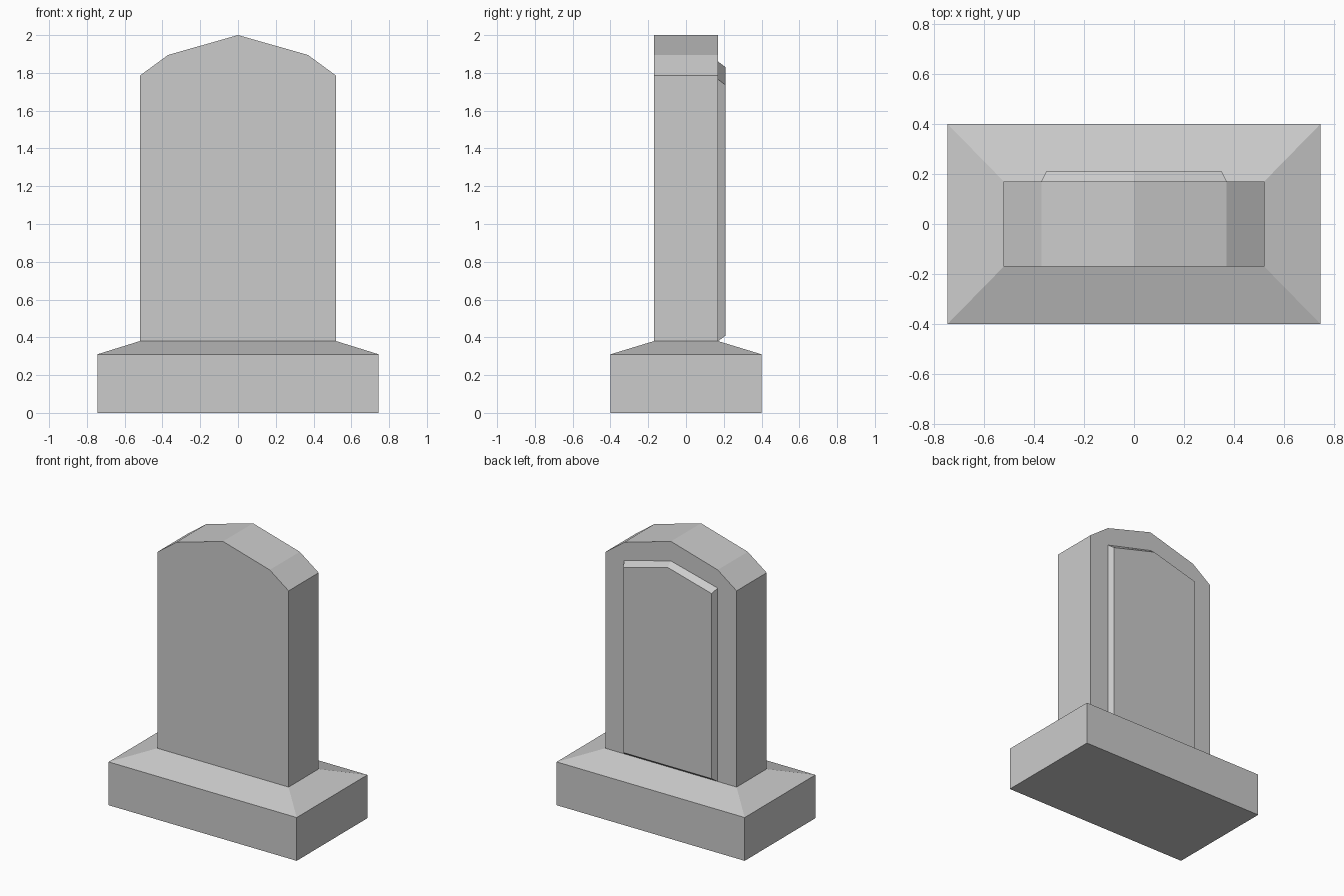
import bpy
import bmesh

cube = bpy.data.objects.get("Cube")
if cube:
    bpy.data.objects.remove(cube, do_unlink=True)

stone = bpy.data.materials.new("grey_stone")
stone.use_nodes = True
GREY = (0.6, 0.6, 0.6, 1)
stone.diffuse_color = GREY
shader = stone.node_tree.nodes["Principled BSDF"]
shader.inputs["Base Color"].default_value = GREY
shader.inputs["Roughness"].default_value = 0.9


def loft(name, rings, cap_start=True, cap_end=True):
    """Flat-sided solid skinned through matching rings of points."""
    bm = bmesh.new()
    loops = [[bm.verts.new(p) for p in ring] for ring in rings]
    for a, b in zip(loops, loops[1:]):
        for i in range(len(a)):
            j = (i + 1) % len(a)
            bm.faces.new((a[i], a[j], b[j], b[i]))
    if cap_start:
        bm.faces.new(loops[0][::-1])
    if cap_end:
        bm.faces.new(loops[-1])
    mesh = bpy.data.meshes.new(name)
    bm.to_mesh(mesh)
    bm.free()
    mesh.materials.append(stone)
    obj = bpy.data.objects.new(name, mesh)
    bpy.context.collection.objects.link(obj)
    return obj


def rectangle(half_x, half_y, z):
    return [(sx * half_x, sy * half_y, z)
            for sx, sy in ((-1, -1), (1, -1), (1, 1), (-1, 1))]


def arch(half, peak, y):
    """Mirror a right-hand outline (bottom to top) around a central peak."""
    left = [(-x, z) for x, z in half]
    outline = left + [(0, peak)] + half[::-1]
    return [(x, y, z) for x, z in outline]


# Plinth: block with a sloping top that meets the slab
loft("plinth", [rectangle(0.745, 0.40, 0), rectangle(0.745, 0.40, 0.31),
                rectangle(0.52, 0.17, 0.38)], cap_end=False)

# Upright slab with a faceted, peaked top
slab_half = [(0.52, 0.38), (0.52, 1.785), (0.37, 1.895)]
loft("upright_slab", [arch(slab_half, 2.0, y) for y in (0.17, -0.17)])

# Raised panel on the back, with bevelled edges
panel_base = [(0.37, 0.38), (0.37, 1.765)]
panel_face = [(0.35, 0.41), (0.35, 1.735)]
loft("back_panel", [arch(panel_face, 1.83, 0.21), arch(panel_base, 1.86, 0.17)],
     cap_end=False)

# Check that every face points outward
for obj in bpy.context.collection.objects:
    if obj.type == "MESH" and stone.name in obj.data.materials:
        bm = bmesh.new()
        bm.from_mesh(obj.data)
        bmesh.ops.recalc_face_normals(bm, faces=bm.faces)
        bm.to_mesh(obj.data)
        bm.free()
